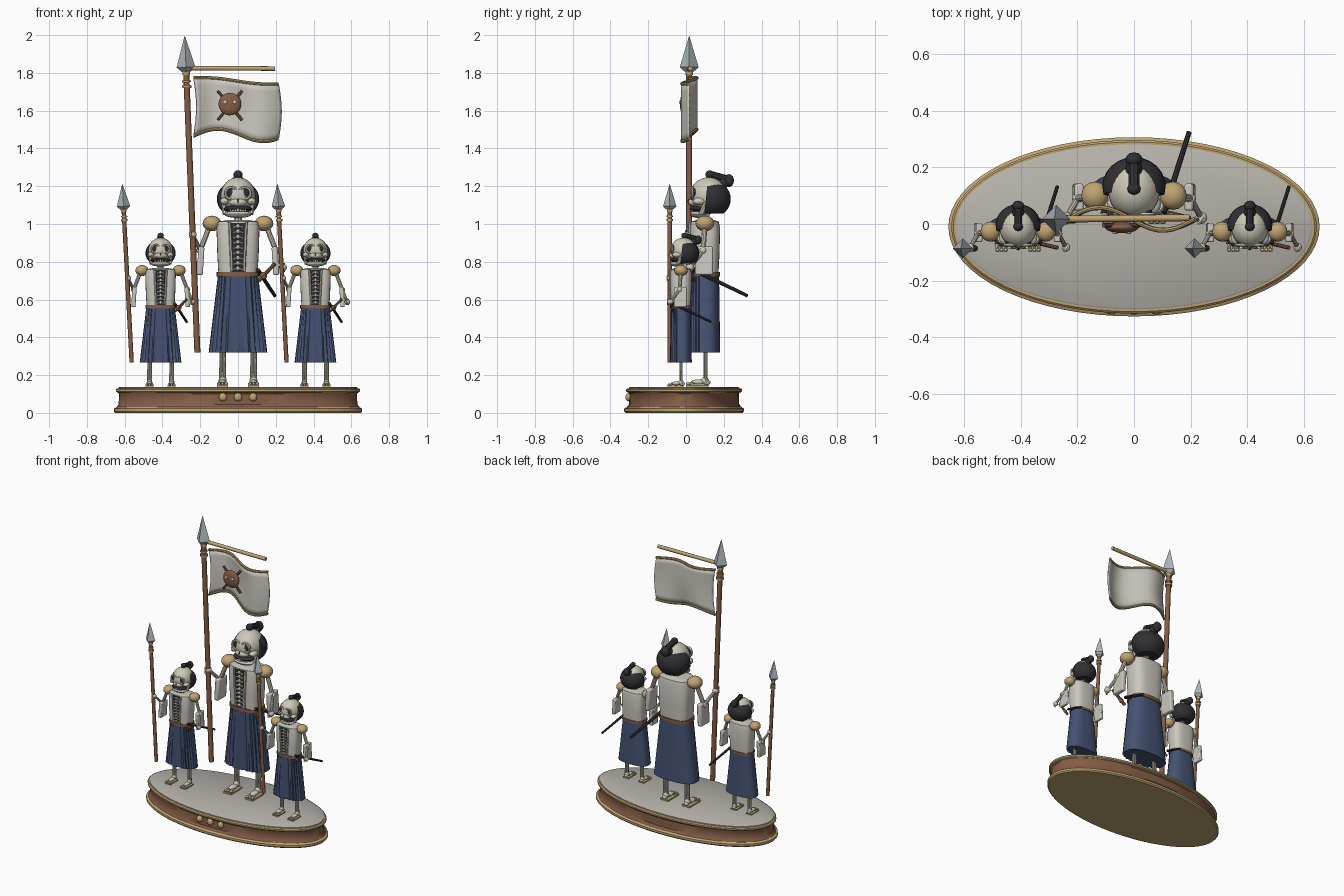
import bpy, bmesh, math
from mathutils import Matrix, Vector

if "Cube" in bpy.data.objects:
    bpy.data.objects.remove(bpy.data.objects["Cube"])

COLORS = dict(bone=(.62, .58, .48), robe=(.6, .58, .52), navy=(.06, .085, .17), gold=(.52, .37, .17),
              brown=(.23, .11, .06), black=(.03, .03, .035), steel=(.42, .46, .48), stone=(.47, .45, .41))
MATS = {}
for name, c in COLORS.items():
    MATS[name] = bpy.data.materials.new(name)
    MATS[name].diffuse_color = (*c, 1)


class Part:
    """One named object assembled from primitives."""
    def __init__(self, name, mat, xf=Matrix()):
        self.name, self.mat, self.xf, self.bm = name, mat, xf, bmesh.new()

    def ball(self, c, r, n=12, rot=Matrix()):
        r = r if isinstance(r, tuple) else (r, r, r)
        m = Matrix.Translation(c) @ rot @ Matrix.Diagonal((*r, 1))
        bmesh.ops.create_uvsphere(self.bm, u_segments=n, v_segments=max(6, n * 2 // 3), radius=1, matrix=m)
        return self

    def rod(self, a, b, r1, r2=None, n=10):
        a, b = Vector(a), Vector(b)
        q = (b - a).to_track_quat('Z', 'Y').to_matrix().to_4x4()
        bmesh.ops.create_cone(self.bm, cap_ends=True, segments=n, radius1=r1, radius2=r1 if r2 is None else r2,
                              depth=(b - a).length, matrix=Matrix.Translation((a + b) / 2) @ q)
        return self

    def box(self, c, s, rot=Matrix()):
        bmesh.ops.create_cube(self.bm, size=1, matrix=Matrix.Translation(c) @ rot @ Matrix.Diagonal((*s, 1)))
        return self

    def loft(self, rings, cap=True, closed=True):
        vs = [[self.bm.verts.new(p) for p in ring] for ring in rings]
        n = len(vs[0])
        for a, b in zip(vs, vs[1:]):
            for i in range(n if closed else n - 1):
                j = (i + 1) % n
                self.bm.faces.new((a[i], a[j], b[j], b[i]))
        if cap:
            self.bm.faces.new(vs[0][::-1])
            self.bm.faces.new(vs[-1])
        return self

    def ring(self, c, R, r, n=16):
        """Torus lying in the xz plane."""
        loops = []
        for i in range(n + 1):
            a = 2 * math.pi * i / n
            loops.append([(c[0] + (R + r * math.cos(t)) * math.cos(a), c[1] + r * math.sin(t),
                           c[2] + (R + r * math.cos(t)) * math.sin(a)) for t in [k * math.pi / 3 for k in range(6)]])
        return self.loft(loops, cap=False)

    def done(self):
        bmesh.ops.remove_doubles(self.bm, verts=self.bm.verts, dist=1e-6)
        bmesh.ops.recalc_face_normals(self.bm, faces=self.bm.faces)
        me = bpy.data.meshes.new(self.name)
        self.bm.transform(self.xf)
        self.bm.to_mesh(me)
        self.bm.free()
        me.materials.append(MATS[self.mat])
        ob = bpy.data.objects.new(self.name, me)
        bpy.context.collection.objects.link(ob)
        return ob


def oval(rx, ry, z, n=32, e=1.0, cy=0.0, pleat=0.0):
    """Superellipse ring; pleat makes folds on the front half."""
    out = []
    for i in range(n):
        a = 2 * math.pi * i / n
        c, s = math.cos(a), math.sin(a)
        k = 1 - (pleat if i % 2 and s < -.2 else 0)
        out.append((k * rx * math.copysign(abs(c) ** e, c), cy + k * ry * math.copysign(abs(s) ** e, s), z))
    return out


# Oval plinth
def plinth(name, mat, prof):
    Part(name, mat).loft([oval(x, x - .34, z, 64, cy=-.01) for x, z in prof]).done()

plinth("plinth_foot", "gold", [(.65, 0), (.657, .008), (.657, .022), (.645, .03)])
plinth("plinth_body", "brown", [(.645, .028), (.632, .045), (.63, .1), (.64, .115)])
plinth("plinth_rim", "gold", [(.638, .108), (.647, .114), (.647, .124), (.64, .13)])
plinth("plinth_top", "stone", [(.632, .125), (.632, .134), (.625, .138)])
p = Part("plinth_studs", "gold")
for x in (-.08, 0, .08):
    p.ball((x, -.305, .083), (.022, .016, .022), 16)
p.done()


def figure(tag, cx, cy, s, top):
    xf = Matrix.Translation((cx, cy, .138)) @ Matrix.Scale(s, 4) @ Matrix.Translation((0, 0, -.138))
    P = lambda name, mat: Part(f"{tag}_{name}", mat, xf)
    sides = (-1, 1)

    # Feet, sandals and shins
    legs, sandal = P("legs", "bone"), P("sandals", "gold")
    for d in sides:
        x = d * .082
        sandal.box((x, -.04, .143), (.06, .12, .01))
        legs.rod((x - .009, 0, .17), (x - .007, 0, .36), .009).rod((x + .011, .005, .17), (x + .008, .005, .36), .009)
        legs.ball((x, 0, .17), .021).ball((x, .01, .16), (.018, .02, .014)).ball((x, -.035, .163), (.022, .04, .014))
        for k in (-1, 0, 1):
            legs.rod((x + k * .013, -.05, .16), (x + k * .019, -.085, .154), .007, n=6).ball((x + k * .02, -.09, .154), .009, 8)
    legs.done(), sandal.done()

    # Pleated skirt, sash and robe
    P("skirt", "navy").loft([oval(.155 - .05 * t, .081 - .006 * t, .32 + .42 * t, 48, .75, pleat=.13 - .09 * t)
                             for t in (0, .33, .66, 1)]).done()
    P("sash", "brown").loft([oval(.113, .08, z, 32, .75) for z in (.722, .745)]).done()
    P("robe", "robe").loft([oval(rx, ry, z, 32, .65) for rx, ry, z in
                            ((.104, .072, .74), (.11, .078, .85), (.114, .08, .98), (.108, .074, 1.012), (.06, .05, 1.02))]).done()

    # Open chest with spine and ribs
    P("chest_opening", "black").box((0, -.074, .875), (.078, .014, .26)).done()
    ribs, lapel = P("ribs", "bone"), P("lapels", "robe")
    for i in range(9):
        z = .765 + i * .028
        ribs.ball((0, -.083, z), (.011, .009, .012), 8)
        for d in sides:
            ribs.rod((0, -.083, z), (d * .026, -.081, z - .007), .005, n=6)
    for d in sides:
        lapel.rod((d * .032, -.08, .75), (d * .044, -.08, 1.01), .008, n=6)
    ribs.rod((0, 0, .99), (0, .005, 1.07), .022)
    ribs.done(), lapel.done()

    # Shoulder caps, arm bones and hanging sleeves
    caps, arms, sleeves = P("shoulder_caps", "gold"), P("arms", "bone"), P("sleeves", "robe")
    for d, hand in ((-1, (-.24, -.08, .945)), (1, (.238, -.078, .77))):
        elbow = (d * .2, -.01, .86)
        caps.ball((d * .138, 0, 1.003), (.049, .05, .041), 16)
        arms.rod((d * .15, 0, .99), elbow, .014).ball(elbow, .02).rod(elbow, hand, .012, .01).ball(hand, (.021, .022, .02))
        for k in range(4):
            z = hand[2] - .018 + k * .012
            arms.rod((hand[0] + .008, hand[1], z), (hand[0] - .012, hand[1] - .022, z), .006, n=6)
        sleeves.box((d * .198, -.005, .805), (.032, .095, .15), Matrix.Rotation(d * -.06, 4, 'Y'))
    caps.done(), arms.done()
    ob = sleeves.done()
    bv = ob.modifiers.new("soft", 'BEVEL')
    bv.width, bv.segments = .008 * s, 2

    # Skull, jaw and teeth
    skull, dark, teeth = P("skull", "bone"), P("face_hollows", "black"), P("teeth", "bone")
    skull.ball((0, .02, 1.15), (.092, .1, .097), 24).ball((0, -.035, 1.052), (.073, .045, .02), 16)
    skull.ball((0, -.055, 1.115), (.05, .035, .024), 14)
    dark.ball((0, -.06, 1.12), (.01, .034, .016), 8).ball((0, -.035, 1.08), (.076, .046, .02), 16)
    for d in sides:
        skull.ring((d * .036, -.067, 1.163), .031, .008).ball((d * .07, -.03, 1.12), (.025, .035, .02))
        skull.rod((d * .075, .01, 1.12), (d * .068, -.02, 1.052), .014, n=8)
        dark.ball((d * .036, -.055, 1.163), (.029, .018, .029), 14)
    for i in range(-3, 4):
        teeth.box((i * .013, -.076 + abs(i) * .003, 1.073), (.009, .01, .014))
    skull.done(), dark.done(), teeth.done()

    # Hair shell with shaved crown, and topknot
    hair = P("hair", "black").ball((0, .033, 1.132), (.112, .104, .098), 24)
    for co, no in (((0, 0, 1.2), (0, -.35, 1)), ((0, .005, 1.13), (0, -1, .1)), ((0, 0, 1.055), (0, 0, -1))):
        g = hair.bm.verts[:] + hair.bm.edges[:] + hair.bm.faces[:]
        r = bmesh.ops.bisect_plane(hair.bm, geom=g, plane_co=co, plane_no=no, clear_outer=True)
        bmesh.ops.edgeloop_fill(hair.bm, edges=[e for e in r['geom_cut'] if isinstance(e, bmesh.types.BMEdge)])
    hair.done()
    P("topknot", "black").rod((0, .02, 1.264), (0, .12, 1.237), .02, .02).ball((0, .025, 1.262), (.024, .022, .022)) \
        .ball((0, .128, 1.23), (.03, .026, .034)).ball((0, .095, 1.215), (.03, .03, .03)).done()

    # Sheathed sword and side hilt
    P("scabbard", "black").rod((.105, -.06, .757), (.195, .225, .62), .011, .009, 8).done()
    P("hilt", "brown").rod((.11, -.06, .70), (.195, -.08, .79), .01, n=8).ball((.135, -.066, .727), (.02, .008, .02)).done()

    # Pole with rings and blade
    at = lambda z: Vector((-.215 - .06 * (z - .32) / 1.51 * (1.83 - .32) / (top - .32), -.083, z))
    P("pole", "brown").rod(at(.32), at(top), .016, .016, 12).done()
    P("pole_rings", "gold").rod(at(top - .1), at(top - .085), .024, n=12).rod(at(top - .07), at(top - .06), .024, n=12) \
        .rod(at(top - .03), at(top - .005), .02, n=12).done()
    P("spear_blade", "steel").rod(at(top - .015), at(top + .01), .022, .05, 4) \
        .rod(at(top + .01), at(top + .175), .05, .001, 4).done()


figure("leader", 0, .1, 1, 1.82)
for tag, x in (("left_guard", -.41), ("right_guard", .41)):
    figure(tag, x, -.027, .712, 1.47)

# Banner: wavy cloth, trims and crossbar
def cloth(u, v):
    y = .018 + .04 * math.sin(2 * math.pi * u)
    hi = 1.775 - .035 * u + .006 * math.sin(2 * math.pi * u)
    lo = 1.465 + .008 * u + .035 * math.sin(2 * math.pi * u * .9)
    return Vector((-.235 + .015 * math.sin(math.pi * v) + .45 * u, y, lo + (hi - lo) * v))

N = 28
ob = Part("banner_cloth", "robe").loft([[cloth(i / N, j / 8) for j in range(9)] for i in range(N + 1)], False, False).done()
sol = ob.modifiers.new("thick", 'SOLIDIFY')
sol.thickness, sol.offset = .008, 0
trim = Part("banner_trims", "gold")
for v in (0, 1):
    trim.loft([[cloth(i / N, v) + Vector((0, .009 * math.cos(a), .009 * math.sin(a)))
                for a in [k * math.pi / 4 for k in range(8)]] for i in range(N + 1)])
trim.done()
Part("banner_crossbar", "gold").rod((-.275, .017, 1.825), (.197, .022, 1.823), .012, n=12).done()

# Round ornament with crossed sticks
e = Vector((-.043, -.012, 1.635))
o = Part("banner_ornament", "brown").ball(e, (.06, .02, .06), 20)
for d in (-1, 1):
    o.rod(e + Vector((-d * .065, .008, -.085)), e + Vector((d * .065, .008, .07)), .008, n=8)
o.done()
o = Part("ornament_dots", "bone")
for d in (-1, 1):
    o.ball(e + Vector((d * .024, -.018, .01)), (.01, .006, .01), 10)
o.done()

for ob in bpy.data.objects:
    ob.select_set(True)
bpy.context.view_layer.objects.active = ob
bpy.ops.object.shade_smooth_by_angle(angle=math.radians(35))

for m in bpy.data.materials:
    if m.users and not m.is_grease_pencil:
        m.use_nodes = True
        m.node_tree.nodes["Principled BSDF"].inputs["Base Color"].default_value = m.diffuse_color
